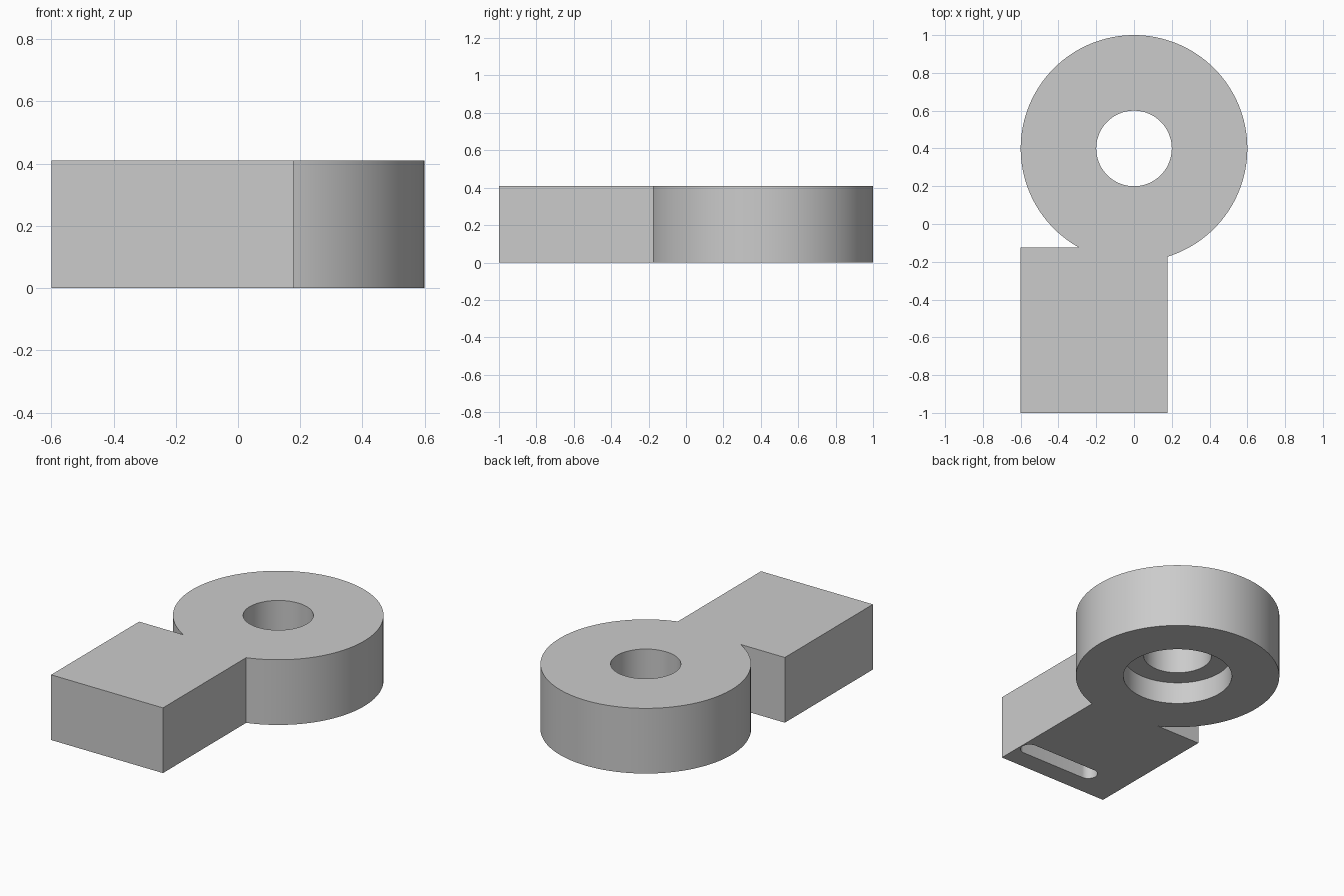
import bpy
import bmesh
from mathutils import Matrix, Vector

HEIGHT = 0.41
RING_CENTRE = (0, 0.4)

cube = bpy.data.objects.get("Cube")
if cube:
    bpy.data.objects.remove(cube, do_unlink=True)

grey = bpy.data.materials.new("plain grey")
grey.use_nodes = True
colour = (0.6, 0.6, 0.6, 1)
grey.diffuse_color = colour
grey.node_tree.nodes["Principled BSDF"].inputs["Base Color"].default_value = colour


def finish(name, bm):
    mesh = bpy.data.meshes.new(name)
    bm.to_mesh(mesh)
    bm.free()
    mesh.materials.append(grey)
    obj = bpy.data.objects.new(name, mesh)
    bpy.context.collection.objects.link(obj)
    return obj


def cylinder(name, centre, radius, z0, z1, sides=128):
    bm = bmesh.new()
    place = Matrix.Translation((*centre, (z0 + z1) / 2))
    bmesh.ops.create_cone(bm, cap_ends=True, segments=sides, radius1=radius,
                          radius2=radius, depth=z1 - z0, matrix=place)
    return finish(name, bm)


def box(name, low, high):
    low, high = Vector(low), Vector(high)
    bm = bmesh.new()
    place = Matrix.Translation((low + high) / 2) @ Matrix.Diagonal((*(high - low), 1))
    bmesh.ops.create_cube(bm, size=1, matrix=place)
    return finish(name, bm)


def slot(name, x0, x1, y, radius, z0, z1):
    # Stretch a cylinder along x to get two rounded ends
    obj = cylinder(name, (0, y), radius, z0, z1, 66)
    for v in obj.data.vertices:
        v.co.x += x1 if v.co.x > 0 else x0
    return obj


def combine(target, tool, operation):
    mod = target.modifiers.new(operation.title(), "BOOLEAN")
    mod.operation = operation
    mod.solver = "EXACT"
    mod.object = tool
    bpy.context.view_layer.objects.active = target
    bpy.ops.object.modifier_apply(modifier=mod.name)
    bpy.data.objects.remove(tool, do_unlink=True)


# Round head joined to the offset rectangular arm
bracket = cylinder("ring_bracket", RING_CENTRE, 0.6, 0, HEIGHT)
combine(bracket, box("arm", (-0.6, -1, 0), (0.178, -0.125, HEIGHT)), "UNION")

# Through hole, with a wider recess underneath
combine(bracket, cylinder("hole", RING_CENTRE, 0.2, -0.1, HEIGHT + 0.1), "DIFFERENCE")
combine(bracket, cylinder("recess", RING_CENTRE, 0.32, -0.1, 0.14), "DIFFERENCE")

# Blind slot in the underside of the arm
combine(bracket, slot("slot", -0.335, 0.115, -0.82, 0.055, -0.1, 0.14), "DIFFERENCE")

# Smooth round walls with crisp edges
bpy.ops.object.select_all(action="DESELECT")
bracket.select_set(True)
bpy.context.view_layer.objects.active = bracket
bpy.ops.object.shade_smooth_by_angle(angle=0.52)
